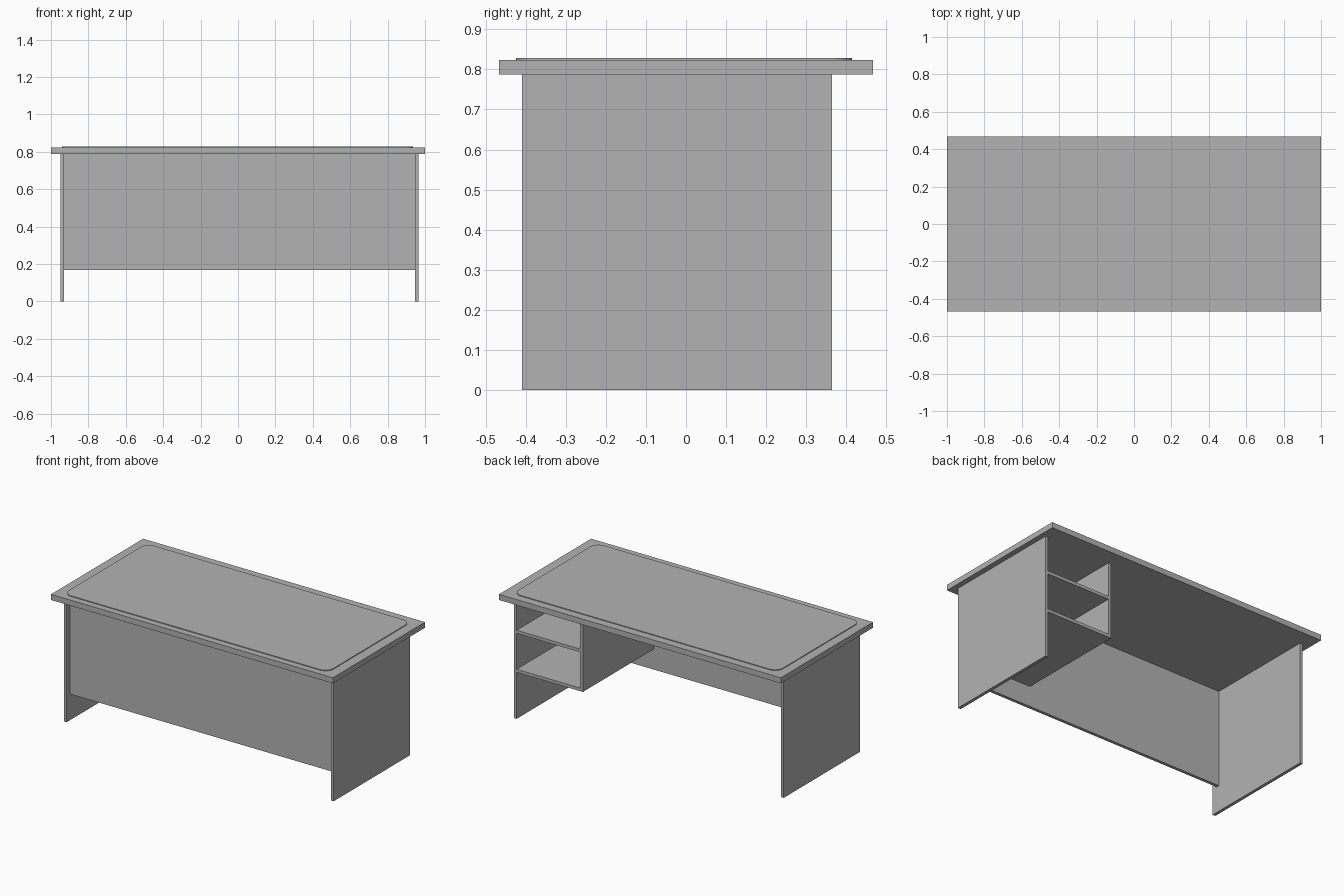
import bpy
import bmesh

cube = bpy.data.objects.get("Cube")
if cube:
    bpy.data.objects.remove(cube, do_unlink=True)

grey = bpy.data.materials.new("plain grey")
grey.use_nodes = True
COLOUR = (0.45, 0.45, 0.45, 1)
grey.diffuse_color = COLOUR
grey.node_tree.nodes["Principled BSDF"].inputs["Base Color"].default_value = COLOUR


def board(name, x, y, z, corner=0):
    """Flat board spanning the given ranges, with optional rounded upright corners."""
    bm = bmesh.new()
    bmesh.ops.create_cube(bm, size=1)
    for v in bm.verts:
        v.co = [lo + (c + 0.5) * (hi - lo) for c, (lo, hi) in zip(v.co, (x, y, z))]
    if corner:
        upright = [e for e in bm.edges
                   if abs(e.verts[0].co.z - e.verts[1].co.z) > 0.001]
        bmesh.ops.bevel(bm, geom=upright, offset=corner, segments=8,
                        profile=0.5, affect='EDGES')
    mesh = bpy.data.meshes.new(name)
    bm.to_mesh(mesh)
    bm.free()
    mesh.materials.append(grey)
    obj = bpy.data.objects.new(name, mesh)
    bpy.context.collection.objects.link(obj)
    return obj


THICK = 0.02
UNDER = 0.787             # underside of the desktop
TOP = 0.823
FRONT, BACK = -0.41, 0.365
RIGHT_IN, LEFT_IN = -0.929, 0.946   # inner faces of the side panels
PANEL_FRONT = -0.374
PANEL_BACK = PANEL_FRONT + THICK
DIVIDER = 0.476
SHELF_LOW = 0.298

# Desktop and its raised writing surface
board("desktop", (-1, 1), (-0.467, 0.467), (UNDER, TOP))
board("writing_surface", (-0.94, 0.935), (-0.425, 0.415), (TOP, TOP + 0.005), corner=0.055)

# Side panels standing on the floor
board("right_side_panel", (RIGHT_IN - THICK, RIGHT_IN), (FRONT, BACK), (0, UNDER))
board("left_side_panel", (LEFT_IN, LEFT_IN + THICK), (FRONT, BACK), (0, UNDER))

# Front panel between the sides
board("front_panel", (RIGHT_IN, LEFT_IN), (PANEL_FRONT, PANEL_BACK), (0.167, UNDER))

# Open shelf unit, reached from the back
board("shelf_divider", (DIVIDER, DIVIDER + THICK), (PANEL_BACK, BACK), (SHELF_LOW, UNDER))
for name, z in (("lower_shelf", SHELF_LOW), ("upper_shelf", 0.548)):
    board(name, (DIVIDER + THICK, LEFT_IN), (PANEL_BACK, BACK), (z, z + THICK))
